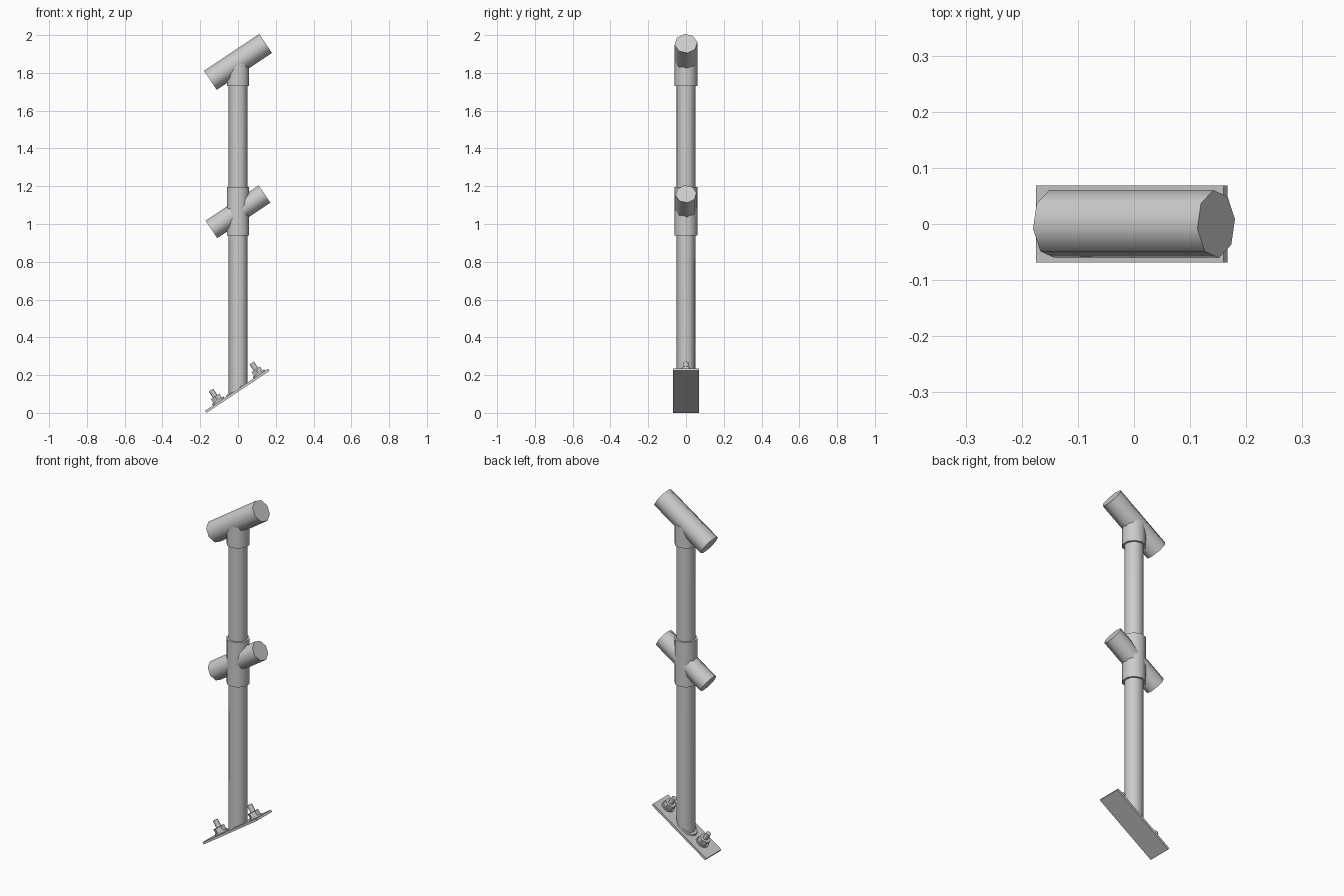
import bpy, math
from mathutils import Vector, Matrix

if "Cube" in bpy.data.objects:
    bpy.data.objects.remove(bpy.data.objects["Cube"])

TILT = math.radians(33.7)
SLOPE = Matrix.Rotation(-TILT, 4, 'Y')          # local x runs up the slope
PLATE = Matrix.Translation((-0.004, 0, 0.117)) @ SLOPE


def finish(o, name, matrix, smooth=True):
    o.name = name
    o.data.transform(matrix)
    o.data.update()
    if smooth:
        bpy.ops.object.shade_smooth_by_angle(angle=math.radians(50))
    return o


def cyl(name, r, z0, z1, sides, matrix=Matrix(), spin=0.0, r_top=None, smooth=True):
    bpy.ops.mesh.primitive_cone_add(vertices=sides, radius1=r,
                                    radius2=r if r_top is None else r_top, depth=z1 - z0)
    m = matrix @ Matrix.Translation((0, 0, (z0 + z1) / 2)) @ Matrix.Rotation(spin, 4, 'Z')
    return finish(bpy.context.object, name, m, smooth)


def rail_socket(name, z, r, length):
    # sloping tube that carries the handrail
    m = Matrix.Translation((0, 0, z)) @ SLOPE @ Matrix.Rotation(math.pi / 2, 4, 'Y')
    cyl(name, r, -length / 2, length / 2, 8, m, math.radians(8))


# Upright post, its foot cut to the slope of the plate
post = cyl("post", 0.049, 0.117, 1.84, 12)
for v in post.data.vertices:
    if v.co.z < 1:
        v.co.z = 0.12 + v.co.x * math.tan(TILT)

# Fittings: middle cross and top tee
cyl("middle_sleeve", 0.061, 0.94, 1.195, 10)
rail_socket("middle_rail_socket", 1.065, 0.056, 0.338)
cyl("top_sleeve", 0.061, 1.73, 1.85, 10)
rail_socket("top_rail_socket", 1.858, 0.061, 0.352)

# Sloping base plate
bpy.ops.mesh.primitive_cube_add(size=1)
finish(bpy.context.object, "base_plate",
       PLATE @ Matrix.Diagonal((0.402, 0.137, 0.013, 1)), False)

# Weld around the foot of the post
cyl("weld", 0.055, 0.004, 0.013, 12,
    PLATE @ Matrix.Diagonal((1 / math.cos(TILT), 1, 1, 1)), r_top=0.05)

# Anchor bolts: washer, hex nut and stud
for side, d in (("lower", -0.114), ("upper", 0.145)):
    m = PLATE @ Matrix.Translation((d, 0, 0))
    cyl(side + "_washer", 0.036, 0.005, 0.015, 12, m)
    cyl(side + "_nut", 0.031, 0.015, 0.040, 6, m, smooth=False)
    cyl(side + "_stud", 0.014, 0.005, 0.080, 8, m)
